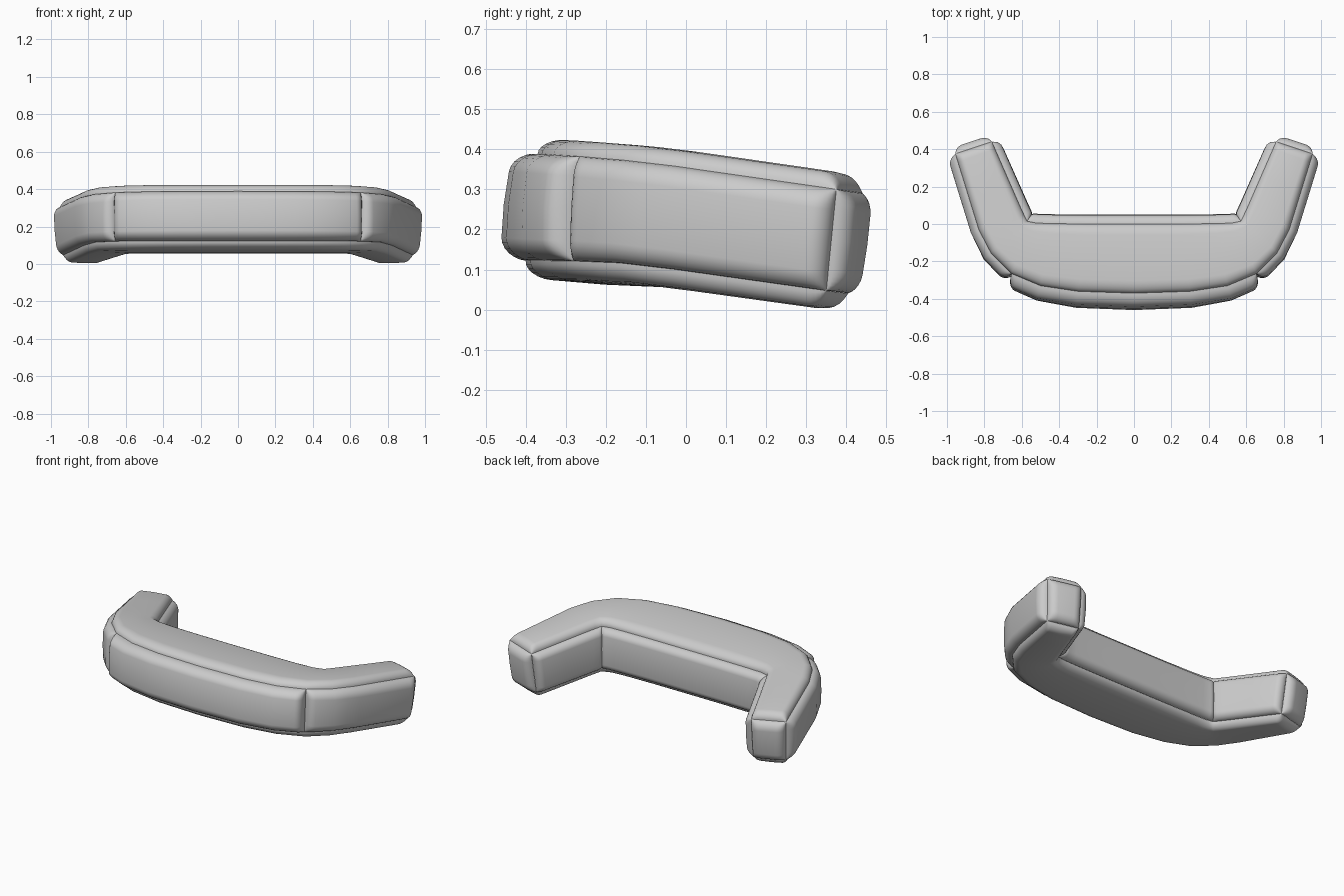
import bpy, bmesh, math
from mathutils import Vector

if "Cube" in bpy.data.objects:
    bpy.data.objects.remove(bpy.data.objects["Cube"])

# half outlines of the U-shaped body (x, y), from the centre to the arm tip
OUT_TOP = [(0, -.37), (.3, -.36), (.5, -.33), (.655, -.265), (.765, -.155), (.83, -.03), (.955, .375)]
IN_TOP = [(0, 0), (.24, 0), (.42, .002), (.52, .005), (.572, .015), (.605, .085), (.76, .44)]
OUT_BOT = [(0, -.4), (.3, -.388), (.5, -.35), (.655, -.28), (.76, -.165), (.82, -.03), (.935, .35)]
IN_BOT = [(0, 0), (.24, 0), (.42, .002), (.52, .005), (.572, .015), (.605, .085), (.75, .405)]
Z_TOP = [(-.5, .395), (-.3, .385), (-.1, .368), (.1, .34), (.5, .282)]
Z_BOT = [(-.5, .122), (-.3, .122), (-.13, .115), (.3, .053), (.5, .03)]


def lookup(table, y):
    for (a, za), (b, zb) in zip(table, table[1:]):
        if y <= b:
            return za + (zb - za) * (y - a) / (b - a)
    return table[-1][1]


def lift(pts, table, sx=1):
    return [Vector((x * sx, y, lookup(table, y))) for x, y in pts]


def full(pts, table):
    return lift(pts[:0:-1], table, -1) + lift(pts, table)


def at(rail, i):
    k = min(int(i), len(rail) - 2)
    return rail[k].lerp(rail[k + 1], i - k)


STEPS = (0, .03, .12, .28, .5, .75, 1)


def stations(lengths, r):
    """Rail parameters: every rail point plus fine steps beside both ends."""
    n, total = len(lengths), sum(lengths)
    marks = [sum(lengths[:i]) for i in range(n + 1)]
    r = min(r, total * .45)
    ds = [r * s for s in STEPS] + [total - r * s for s in STEPS]
    ds += [m for m in marks if r < m < total - r]
    ds += [(a + b) / 2 for a, b in zip(marks, marks[1:]) if r < (a + b) / 2 < total - r]
    res = []
    for d in sorted(set(round(d, 5) for d in ds)):
        k = max(i for i in range(n) if marks[i] <= d + 1e-6)
        res.append((min(k + (d - marks[k]) / lengths[k], n), d))
    return res, total


def swell(d, total, r):
    q = min(max(min(d, total - d), 0) / min(r, total * .45), 1)
    return math.sqrt(max(0, 1 - (1 - q) ** 2))


def pad(name, a, b, thick, out, r=.05):
    """Puffed cushion panel stretched between two rails."""
    mid = [(p + q) / 2 for p, q in zip(a, b)]
    us, ulen = stations([(q - p).length for p, q in zip(mid, mid[1:])], r)
    width = sum((p - q).length for p, q in zip(a, b)) / len(a)
    vs, vlen = stations([width], r)
    bm = bmesh.new()
    rows = [[bm.verts.new(at(a, u).lerp(at(b, u), v)) for v, _ in vs] for u, _ in us]
    for p, q in zip(rows, rows[1:]):
        for j in range(len(vs) - 1):
            bm.faces.new((p[j], q[j], q[j + 1], p[j + 1]))
    bm.normal_update()
    if sum((f.normal for f in bm.faces), Vector()).dot(Vector(out)) < 0:
        bmesh.ops.reverse_faces(bm, faces=bm.faces[:])
        bm.normal_update()
    moves = []
    for (u, du), row in zip(us, rows):
        for (v, dv), vert in zip(vs, row):
            crown = .88 + .12 * math.sin(math.pi * dv / vlen)
            moves.append((vert, vert.normal * thick * crown * swell(du, ulen, r) * swell(dv, vlen, r)))
    for vert, m in moves:
        vert.co += m
    me = bpy.data.meshes.new(name)
    bm.to_mesh(me)
    bm.free()
    ob = bpy.data.objects.new(name, me)
    bpy.context.collection.objects.link(ob)
    for p in me.polygons:
        p.use_smooth = True
    return ob


# top and bottom panels
pad("top_panel", full(OUT_TOP, Z_TOP), full(IN_TOP, Z_TOP), .043, (0, 0, 1))
pad("bottom_panel", full(OUT_BOT, Z_BOT), full(IN_BOT, Z_BOT), .047, (0, 0, -1))

# front panel and inner back panel, spanning both halves
pad("front_panel", full(OUT_TOP[:4], Z_TOP), full(OUT_BOT[:4], Z_BOT), .07, (0, -1, 0))
pad("inner_back_panel", full(IN_TOP[:5], Z_TOP), full(IN_BOT[:5], Z_BOT), .05, (0, 1, 0), .04)

# arm panels, mirrored left and right
for side, s in (("left", -1), ("right", 1)):
    pad(side + "_outer_panel", lift(OUT_TOP[3:], Z_TOP, s), lift(OUT_BOT[3:], Z_BOT, s), .05, (s, 0, 0))
    pad(side + "_inner_panel", lift(IN_TOP[4:], Z_TOP, s), lift(IN_BOT[4:], Z_BOT, s), .045, (-s, 0, 0), .04)
    pad(side + "_end_panel", lift([OUT_TOP[-1], IN_TOP[-1]], Z_TOP, s),
        lift([OUT_BOT[-1], IN_BOT[-1]], Z_BOT, s), .045, (0, 1, 0))
